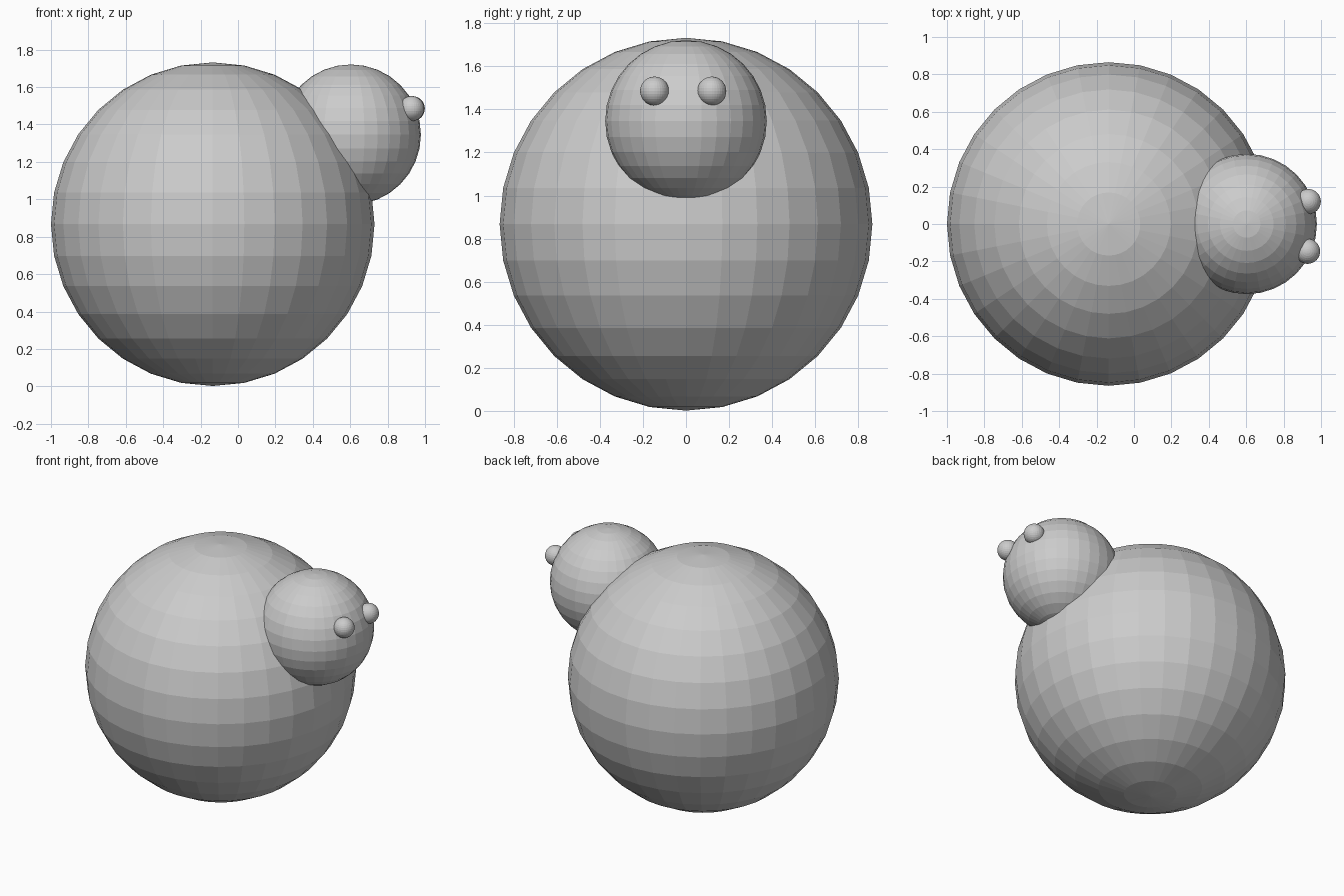
import bpy

# Remove the default cube
cube = bpy.data.objects.get("Cube")
if cube:
    bpy.data.objects.remove(cube, do_unlink=True)

# Single plain grey material
GREY = (0.6, 0.6, 0.6, 1.0)
grey = bpy.data.materials.new("plain_grey")
grey.use_nodes = True
grey.diffuse_color = GREY
grey.node_tree.nodes["Principled BSDF"].inputs["Base Color"].default_value = GREY


def ball(name, radius, location):
    """Flat-shaded sphere."""
    bpy.ops.mesh.primitive_uv_sphere_add(
        segments=32, ring_count=16, radius=radius, location=location)
    obj = bpy.context.object
    obj.name = name
    obj.data.materials.append(grey)
    bpy.ops.object.shade_flat()
    return obj


# Large round body resting on the ground
ball("body", 0.865, (-0.135, 0, 0.867))

# Head sunk into the upper side of the body
ball("head", 0.375, (0.603, 0, 1.346))

# Eyes on the face, set slightly off centre
ball("left_eye", 0.067, (0.932, 0.12, 1.485))
ball("right_eye", 0.067, (0.928, -0.146, 1.485))
